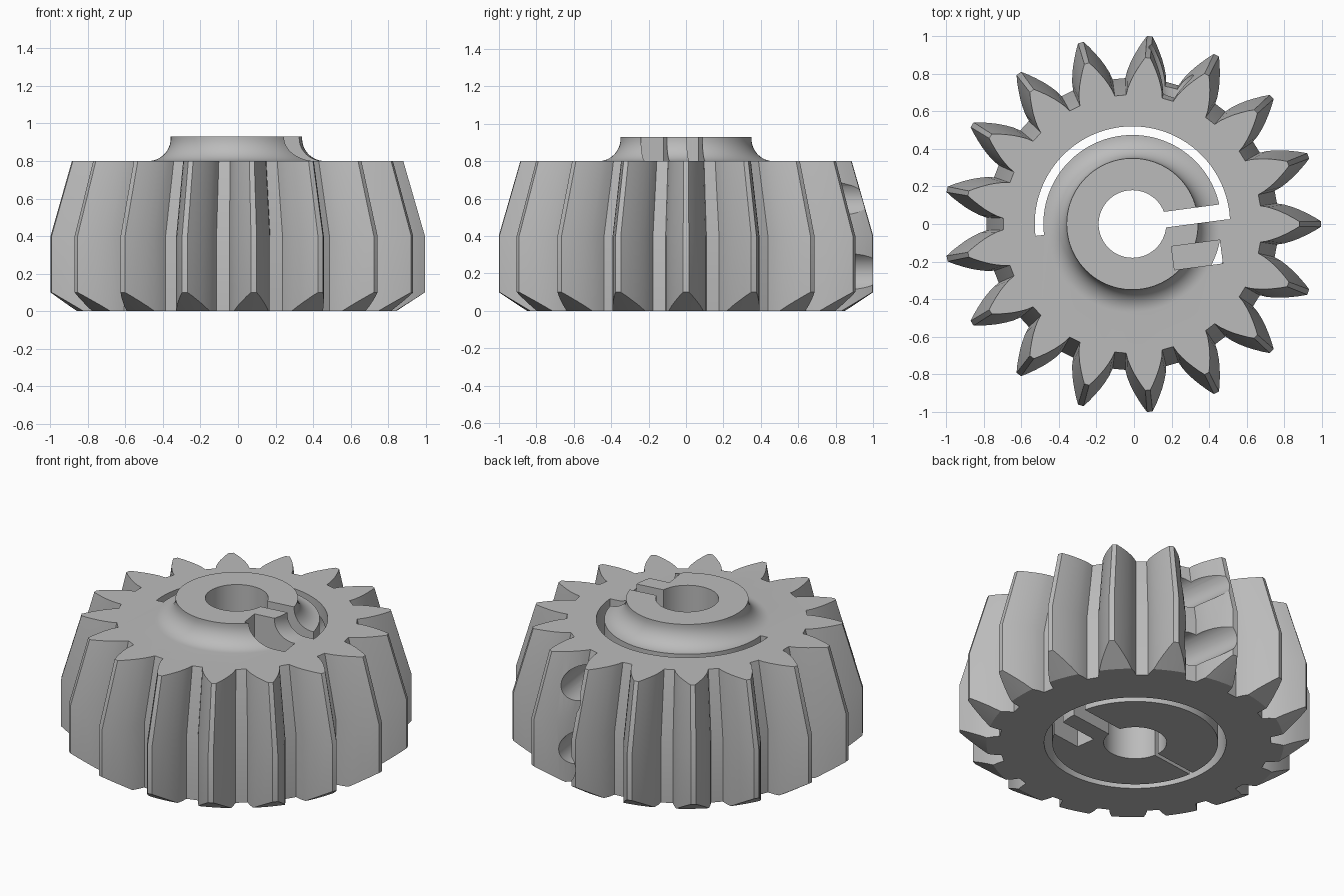
import bpy, bmesh
from math import sin, cos, pi, radians
from mathutils import Matrix, Vector

cube = bpy.data.objects.get("Cube")
if cube:
    bpy.data.objects.remove(cube)

TEETH = 17
TILT = radians(7.6)          # direction of the clamp slit
CENTRE_X = -0.0085

grey = bpy.data.materials.new("grey")
grey.use_nodes = True
grey.diffuse_color = (0.5, 0.5, 0.5, 1)
grey.node_tree.nodes["Principled BSDF"].inputs["Base Color"].default_value = grey.diffuse_color


def finish(name, bm):
    bmesh.ops.recalc_face_normals(bm, faces=bm.faces)
    mesh = bpy.data.meshes.new(name)
    bm.to_mesh(mesh)
    bm.free()
    mesh.materials.append(grey)
    obj = bpy.data.objects.new(name, mesh)
    bpy.context.collection.objects.link(obj)
    return obj


def loft(name, outline, levels):
    """Stack scaled copies of an outline; levels are (z, scale)."""
    bm = bmesh.new()
    rings = [[bm.verts.new((x * s, y * s, z)) for x, y in outline] for z, s in levels]
    n = len(outline)
    for a, b in zip(rings, rings[1:]):
        for i in range(n):
            j = (i + 1) % n
            bm.faces.new((a[i], a[j], b[j], b[i]))
    bm.faces.new(rings[0])
    bm.faces.new(rings[-1])
    return finish(name, bm)


def lathe(name, profile, segments):
    circle = [(cos(2 * pi * i / segments), sin(2 * pi * i / segments)) for i in range(segments)]
    return loft(name, circle, [(z, r) for r, z in profile])


def tilted(u, v):
    return (u * cos(TILT) - v * sin(TILT), u * sin(TILT) + v * cos(TILT))


def slab(name, u0, u1, v0, v1, z0, z1):
    corners = [tilted(u0, v0), tilted(u1, v0), tilted(u1, v1), tilted(u0, v1)]
    return loft(name, corners, [(z0, 1), (z1, 1)])


def arc_slot(name, r0, r1, start, end, z0, z1, steps=72):
    angles = [radians(start + (end - start) * i / steps) for i in range(steps + 1)]
    outline = [(r1 * cos(a), r1 * sin(a)) for a in angles]
    outline += [(r0 * cos(a), r0 * sin(a)) for a in reversed(angles)]
    return loft(name, outline, [(z0, 1), (z1, 1)])


def rod(name, u, z, v0, v1, radius):
    """Cylinder square to the clamp slit."""
    bm = bmesh.new()
    bmesh.ops.create_cone(bm, cap_ends=True, segments=40, radius1=radius,
                          radius2=radius, depth=v1 - v0)
    place = Vector((*tilted(u, (v0 + v1) / 2), z))
    bm.transform(Matrix.Translation(place) @ Matrix.Rotation(TILT, 4, "Z")
                 @ Matrix.Rotation(pi / 2, 4, "X"))
    return finish(name, bm)


def combine(target, tool, operation):
    mod = target.modifiers.new(tool.name, "BOOLEAN")
    mod.object, mod.operation, mod.solver = tool, operation, "EXACT"
    bpy.context.view_layer.objects.active = target
    bpy.ops.object.modifier_apply(modifier=mod.name)
    bpy.data.objects.remove(tool)


# Toothed body: one tooth flank (radius, half width) repeated around
flank = [(0.77, 0.109), (0.81, 0.103), (0.85, 0.091), (0.89, 0.076),
         (0.93, 0.057), (0.97, 0.036), (1.004, 0.015)]
tooth = [(r, -w) for r, w in flank] + [(r, w) for r, w in reversed(flank)]
outline = []
for k in range(TEETH):
    a = 2 * pi * k / TEETH
    outline += [(x * cos(a) - y * sin(a), x * sin(a) + y * cos(a)) for x, y in tooth]
gear = loft("gear", outline, [(0, 1), (0.4, 1), (0.8, 0.885)])

# Chamfer under the tooth tips
envelope = lathe("chamfer_envelope", [(0.696, -0.1), (1.05, 0.13), (1.05, 1)], TEETH * 8)
combine(gear, envelope, "INTERSECT")

# Hub with a concave fillet at its foot
fillet = [(0.47 - 0.12 * sin(t), 0.92 - 0.12 * cos(t)) for t in (pi / 2 * i / 12 for i in range(13))]
combine(gear, lathe("hub", [(0.47, 0.7)] + fillet + [(0.35, 0.93)], 96), "UNION")

# Bore, clamp slit and curved relief slots
cutters = [
    lathe("bore", [(0.18, -0.1), (0.18, 1.1)], 64),
    arc_slot("relief_slot", 0.474, 0.52, 2.8, 187, -0.1, 1.1),
    arc_slot("relief_groove", 0.474, 0.52, 186, 363.5, -0.1, 0.7),
    slab("clamp_slit", 0.1, 0.505, -0.042, 0.042, -0.1, 1.1),
    slab("hinge_groove", -0.5, -0.1, -0.012, 0.012, -0.1, 0.7),
    # Nut pockets above and below a web
    slab("upper_nut_pocket", 0.19, 0.45, -0.272, -0.146, 0.48, 1.1),
    slab("lower_nut_pocket", 0.19, 0.45, -0.272, -0.146, -0.1, 0.32),
]
# Clamp screw holes with wide head recesses
for level, z in (("lower", 0.21), ("upper", 0.605)):
    cutters.append(rod(level + "_screw_hole", 0.319, z, -0.2, 0.3, 0.055))
    cutters.append(rod(level + "_head_recess", 0.319, z, 0.22, 1.2, 0.108))
for cutter in cutters:
    combine(gear, cutter, "DIFFERENCE")

# Smooth curved walls, crisp edges
gear.location.x = CENTRE_X
bpy.ops.object.select_all(action="DESELECT")
gear.select_set(True)
bpy.context.view_layer.objects.active = gear
bpy.ops.object.shade_smooth_by_angle(angle=radians(25))
